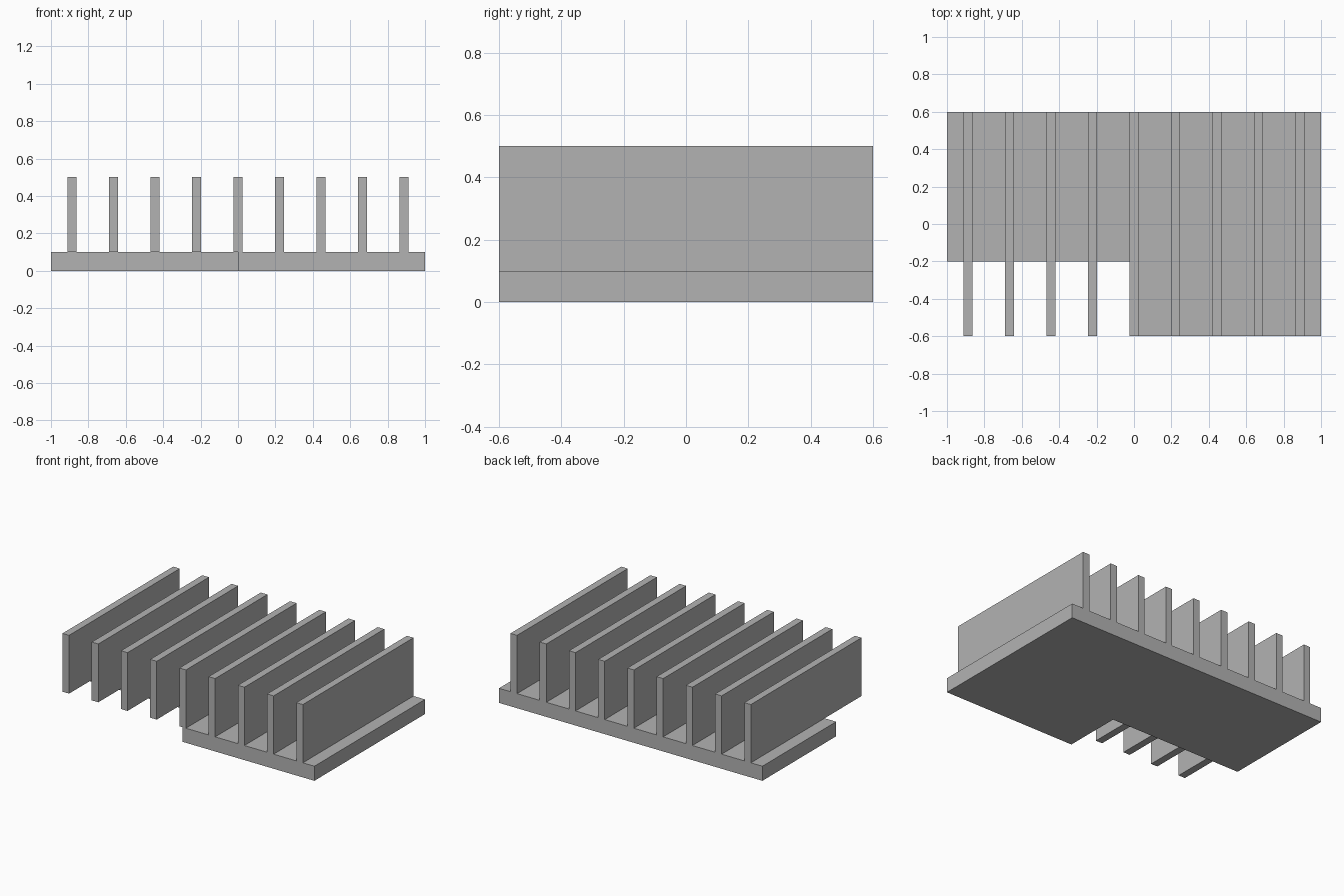
import bpy
import bmesh

cube = bpy.data.objects.get("Cube")
if cube:
    bpy.data.objects.remove(cube, do_unlink=True)

# Bare metal
metal = bpy.data.materials.new("grey metal")
metal.use_nodes = True
grey = (0.45, 0.45, 0.45, 1)
metal.diffuse_color = grey
metal.node_tree.nodes["Principled BSDF"].inputs["Base Color"].default_value = grey

BACK, FRONT, NOTCH = 0.6, -0.6, -0.2
BASE_TOP, FIN_TOP = 0.1, 0.5
FIN_COUNT, FIN_WIDTH, FIN_REACH = 9, 0.05, 0.8875


def extruded(name, outline, bottom, top):
    """Flat outline in x and y, raised from bottom to top."""
    bm = bmesh.new()
    face = bm.faces.new([bm.verts.new((x, y, bottom)) for x, y in outline])
    raised = bmesh.ops.extrude_face_region(bm, geom=[face])["geom"]
    verts = [v for v in raised if isinstance(v, bmesh.types.BMVert)]
    bmesh.ops.translate(bm, verts=verts, vec=(0, 0, top - bottom))
    bmesh.ops.recalc_face_normals(bm, faces=bm.faces)
    mesh = bpy.data.meshes.new(name)
    bm.to_mesh(mesh)
    bm.free()
    mesh.materials.append(metal)
    obj = bpy.data.objects.new(name, mesh)
    bpy.context.collection.objects.link(obj)
    return obj


# Base plate with the front right corner cut away
extruded("base_plate", [(-1, BACK), (-1, NOTCH), (0, NOTCH),
                        (0, FRONT), (1, FRONT), (1, BACK)], 0, BASE_TOP)

# Evenly spaced upright fins running front to back
for i in range(FIN_COUNT):
    x = FIN_REACH * (2 * i / (FIN_COUNT - 1) - 1)
    left, right = x - FIN_WIDTH / 2, x + FIN_WIDTH / 2
    extruded(f"fin_{i + 1}", [(left, FRONT), (right, FRONT),
                              (right, BACK), (left, BACK)], BASE_TOP, FIN_TOP)
